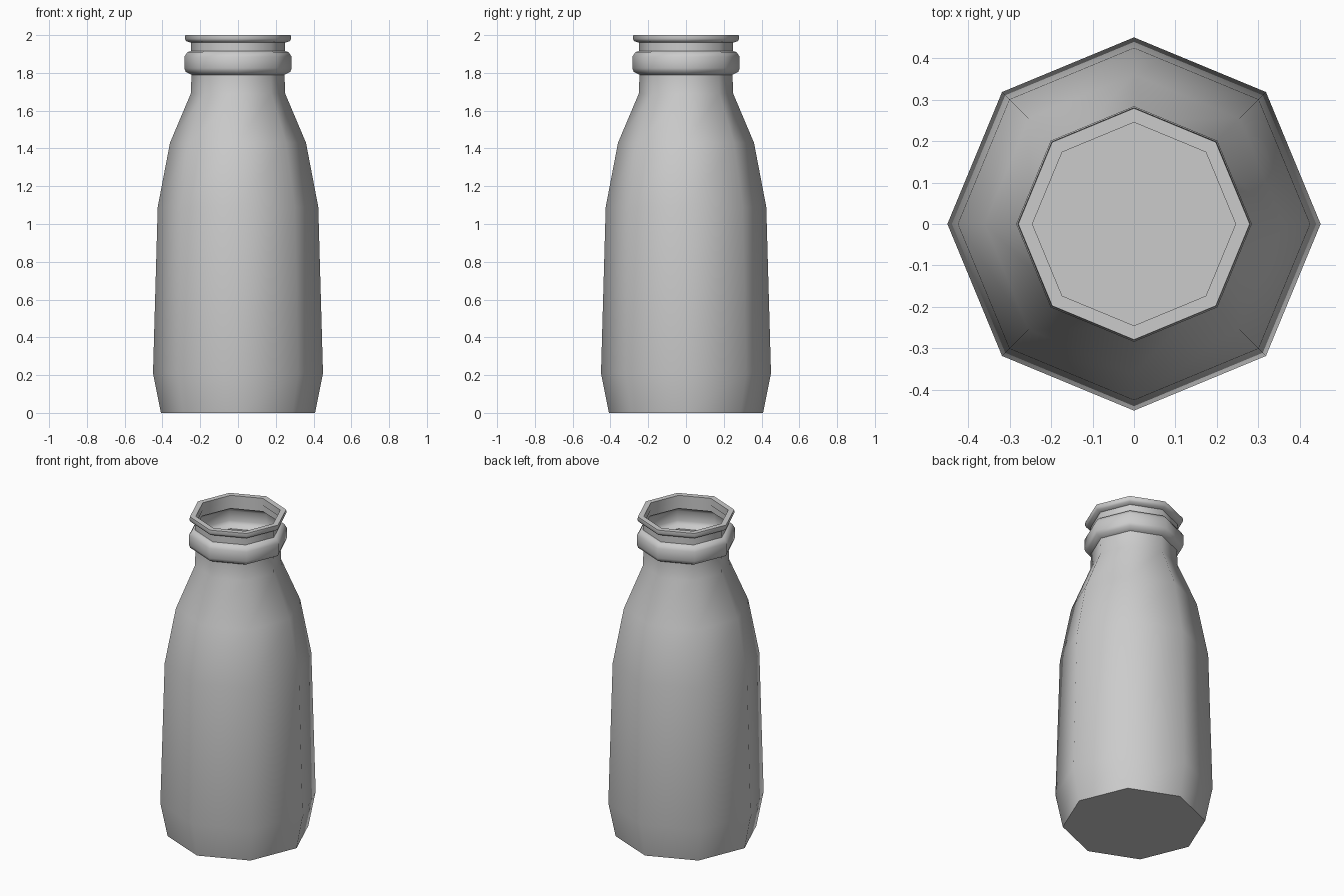
import bpy, bmesh
from math import cos, sin, tau, radians

if "Cube" in bpy.data.objects:
    bpy.data.objects.remove(bpy.data.objects["Cube"])

SIDES = 8


def lathe(name, profile, close_bottom=True):
    """Spin (radius, z) points into an eight-sided shell."""
    bm = bmesh.new()
    rings = [[bm.verts.new((r * cos(tau * i / SIDES), r * sin(tau * i / SIDES), z))
              for i in range(SIDES)] for r, z in profile]
    for low, high in zip(rings, rings[1:]):
        for i in range(SIDES):
            j = (i + 1) % SIDES
            bm.faces.new((low[i], low[j], high[j], high[i]))
    if close_bottom:
        bm.faces.new(rings[0][::-1])
    mesh = bpy.data.meshes.new(name)
    bm.to_mesh(mesh)
    bm.free()
    obj = bpy.data.objects.new(name, mesh)
    bpy.context.collection.objects.link(obj)
    bpy.ops.object.select_all(action='DESELECT')
    obj.select_set(True)
    bpy.context.view_layer.objects.active = obj
    bpy.ops.object.shade_smooth_by_angle(angle=radians(50))
    return obj


# Thin open bottle: base, body, shoulder, neck, collar bead, rim
lathe("bottle", [
    (0.408, 0.0), (0.45, 0.21),                  # base
    (0.425, 1.09), (0.36, 1.43),                 # body
    (0.25, 1.69), (0.246, 1.79),                 # shoulder and neck
    (0.277, 1.805), (0.284, 1.825),              # collar bead
    (0.284, 1.885), (0.268, 1.91), (0.25, 1.915),
    (0.25, 1.96), (0.274, 1.968),                # rim
    (0.281, 1.98), (0.279, 2.0),
    (0.245, 2.0), (0.245, 1.955),
])
